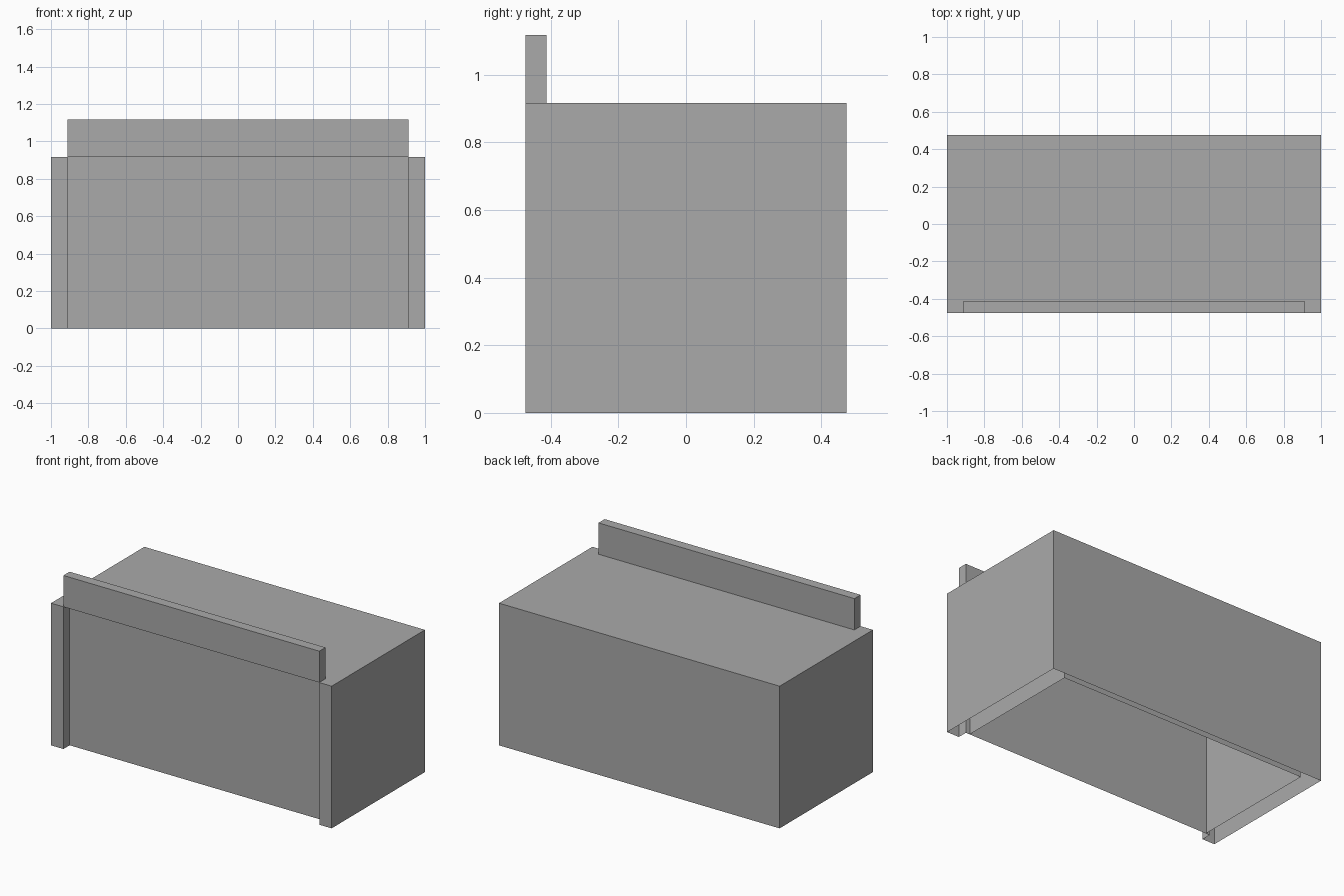
import bpy
import bmesh

cube = bpy.data.objects.get("Cube")
if cube:
    bpy.data.objects.remove(cube, do_unlink=True)

GREY = (0.4, 0.4, 0.4, 1)
grey = bpy.data.materials.new("plain grey")
grey.use_nodes = True
grey.diffuse_color = GREY
grey.node_tree.nodes["Principled BSDF"].inputs["Base Color"].default_value = GREY


def extrude_outline(name, outline, low, high, closed_bottom):
    """Raise a flat outline into walls with a roof, with or without a floor."""
    bm = bmesh.new()
    floor = bm.faces.new([bm.verts.new((x, y, low)) for x, y in outline])
    raised = bmesh.ops.extrude_face_region(bm, geom=[floor], use_keep_orig=True)
    tops = [v for v in raised["geom"] if isinstance(v, bmesh.types.BMVert)]
    bmesh.ops.translate(bm, verts=tops, vec=(0, 0, high - low))
    bmesh.ops.recalc_face_normals(bm, faces=bm.faces)
    if not closed_bottom:
        base = [f for f in bm.faces if all(v.co.z <= low + 1e-5 for v in f.verts)]
        bmesh.ops.delete(bm, geom=base, context='FACES_ONLY')
    mesh = bpy.data.meshes.new(name)
    bm.to_mesh(mesh)
    bm.free()
    mesh.materials.append(grey)
    obj = bpy.data.objects.new(name, mesh)
    bpy.context.collection.objects.link(obj)
    return obj


def rectangle(half_width, front, back):
    return [(-half_width, front), (half_width, front),
            (half_width, back), (-half_width, back)]


half_depth = 0.475
door_half = 0.912
door_y = -0.412
roof = 0.916

# Outer walls and roof, with the front recessed between two end posts
half = [(door_half, door_y), (door_half, -half_depth), (1, -half_depth), (1, half_depth)]
mirrored = [(-x, y) for x, y in reversed(half)]
extrude_outline("outer_walls", half + mirrored, 0, roof, False)

# Inner lining, open underneath
extrude_outline("inner_walls", rectangle(0.884, door_y + 0.005, 0.433), 0, roof - 0.04, False)

# Upright board over the recess
extrude_outline("front_board", rectangle(door_half, -half_depth, door_y), roof, 1.118, True)
